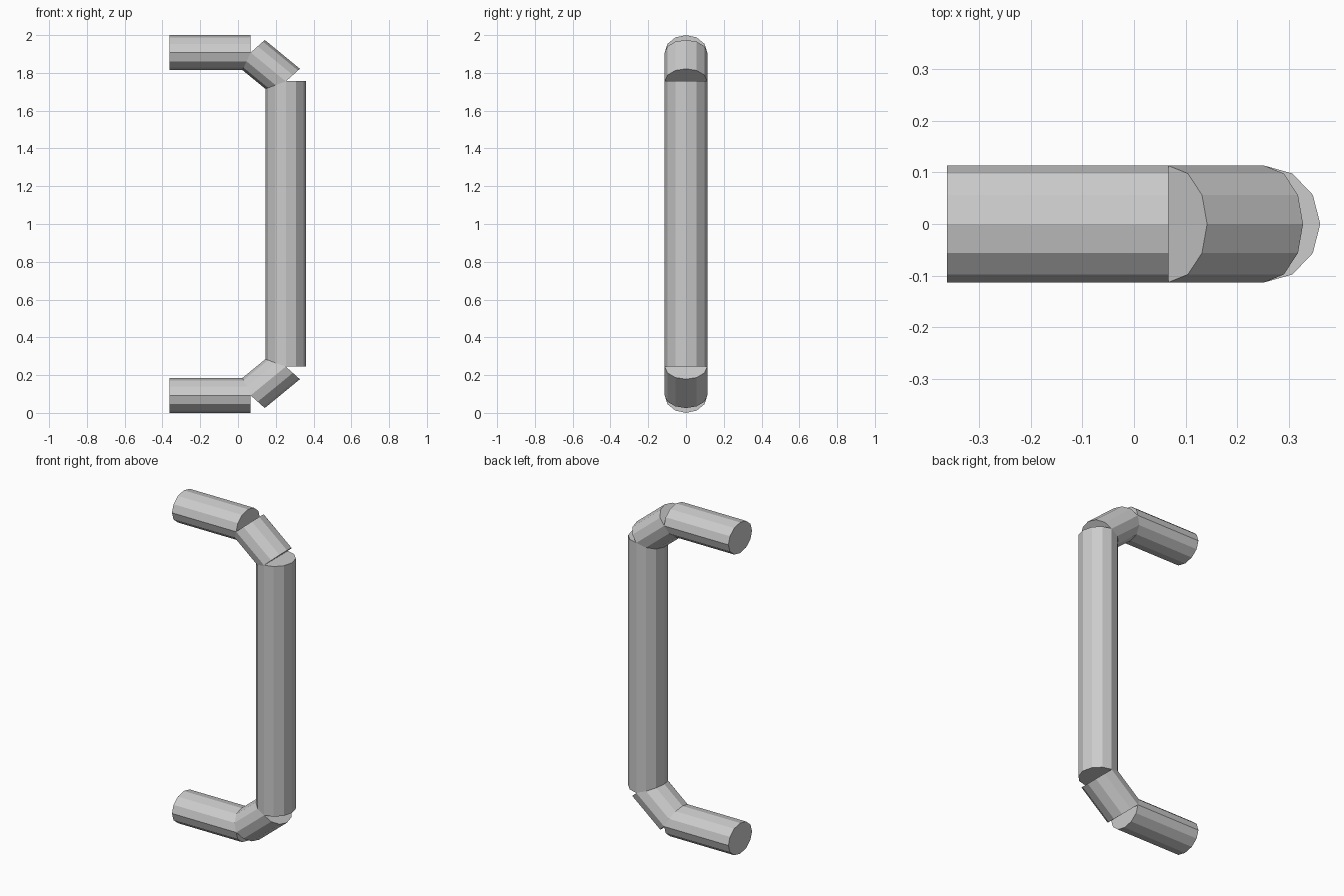
import bpy, bmesh, math
from mathutils import Matrix, Vector

if "Cube" in bpy.data.objects:
    bpy.data.objects.remove(bpy.data.objects["Cube"])

R = 0.113
# The whole handle is squashed a little in x and z, so the tubes are slightly oval
SQUASH = Vector((0.956, 1.0, 0.819))


def tube(name, start, end):
    """12-sided capped tube between two (x, z) points."""
    p, q = (Vector((x / SQUASH.x, 0, z / SQUASH.z)) for x, z in (start, end))
    d = q - p
    place = (Matrix.Diagonal(SQUASH).to_4x4()
             @ Matrix.Translation((p + q) / 2)
             @ Matrix.Rotation(math.atan2(d.x, d.z), 4, 'Y'))
    bm = bmesh.new()
    bmesh.ops.create_cone(bm, cap_ends=True, segments=12, radius1=R, radius2=R,
                          depth=d.length, matrix=place)
    mesh = bpy.data.meshes.new(name)
    bm.to_mesh(mesh)
    bm.free()
    bpy.context.collection.objects.link(bpy.data.objects.new(name, mesh))


# Upright grip
tube("grip", (0.253, 0.246), (0.253, 1.756))

# Mounting arm and slanted elbow, mirrored at top and bottom
for label, side in (("lower", -1), ("upper", 1)):
    arm_z = 1 + side * 0.9075
    tube(label + "_arm", (-0.362, arm_z), (0.067, arm_z))
    tube(label + "_elbow", (0.067, arm_z), (0.253, 1 + side * 0.755))
